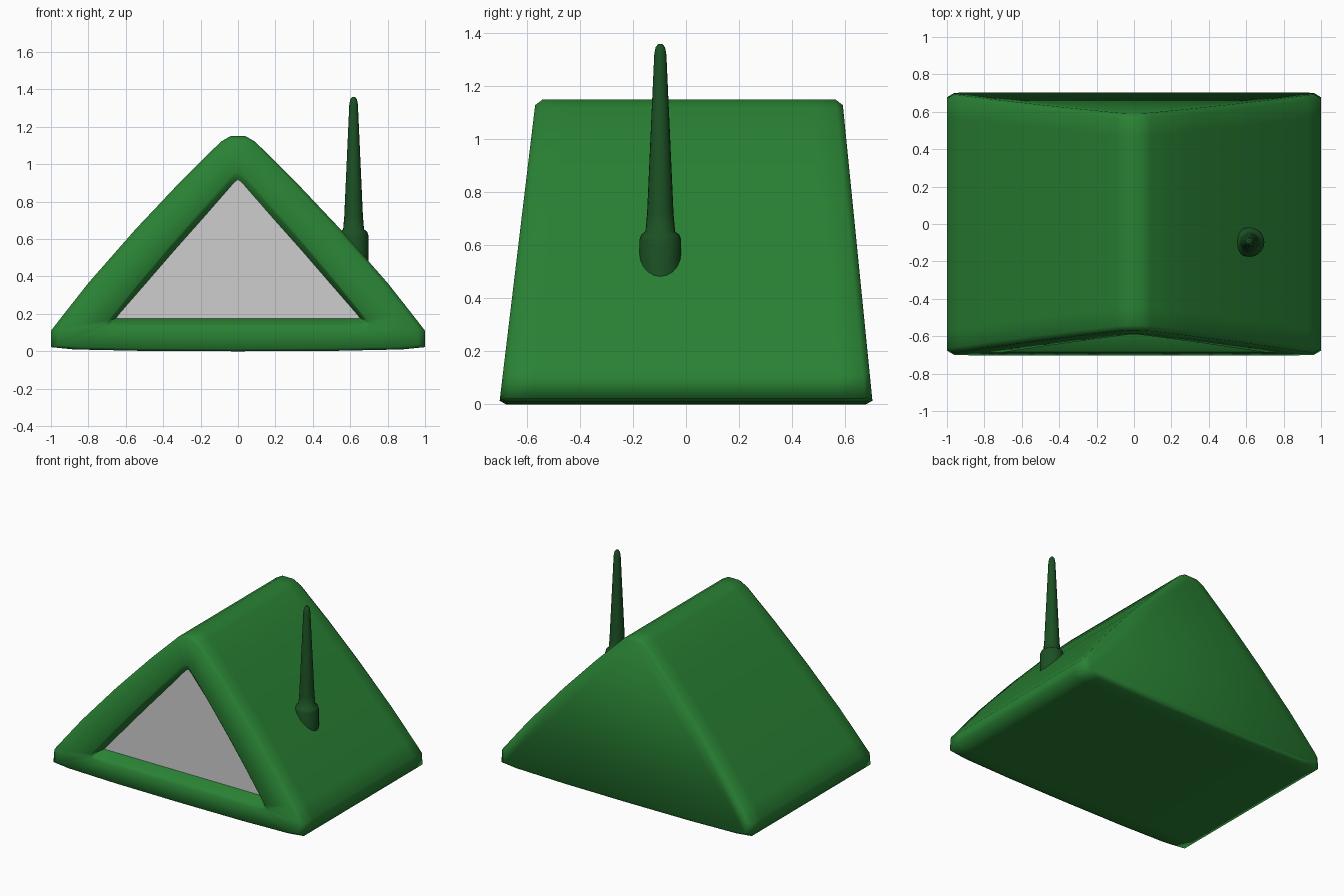
import bpy, bmesh, math

if "Cube" in bpy.data.objects:
    bpy.data.objects.remove(bpy.data.objects["Cube"])


def material(name, color):
    m = bpy.data.materials.new(name)
    m.diffuse_color = (*color, 1)
    m.use_nodes = True
    m.node_tree.nodes["Principled BSDF"].inputs["Base Color"].default_value = m.diffuse_color
    return m


def finish(name, bm, mat=None, angle=60):
    bmesh.ops.recalc_face_normals(bm, faces=bm.faces)
    me = bpy.data.meshes.new(name)
    bm.to_mesh(me)
    bm.free()
    ob = bpy.data.objects.new(name, me)
    bpy.context.collection.objects.link(ob)
    if mat:
        me.materials.append(mat)
    bpy.ops.object.select_all(action='DESELECT')
    ob.select_set(True)
    bpy.context.view_layer.objects.active = ob
    bpy.ops.object.shade_smooth_by_angle(angle=math.radians(angle))
    return ob


def loft(bm, rings):
    loops = [[bm.verts.new(p) for p in r] for r in rings]
    n = len(loops[0])
    for a, b in zip(loops, loops[1:]):
        for i in range(n):
            j = (i + 1) % n
            bm.faces.new((a[i], a[j], b[j], b[i]))
    return loops


def mirror(half):
    return half + [(-x, z) for x, z in reversed(half[1:-1])]


def front_y(z):
    return -0.705 + 0.12 * z


def back_y(z):
    return 0.705 - 0.10 * z


def screen_y(z):
    return -0.597 + 0.03 * z


def ring(profile, y):
    return [(x, y(z), z) for x, z in profile]


# Matching cross-sections, bottom centre to top centre
outer = mirror([(0, 0), (.5, .002), (.88, .010), (1, .022), (1, .11), (.93, .20),
                (.8, .365), (.55, .65), (.3, .915), (.09, 1.122), (.04, 1.15), (0, 1.15)])
opening = mirror([(0, .145), (.35, .145), (.58, .145), (.67, .147), (.69, .158), (.672, .18),
                  (.525, .36), (.355, .56), (.195, .74), (.045, .905), (.018, .93), (0, .935)])
screen = mirror([(0, .175), (.35, .175), (.55, .175), (.64, .175), (.65, .18), (.635, .2),
                 (.5, .355), (.34, .54), (.18, .72), (.03, .892), (.012, .91), (0, .915)])
rim = [(x * 1.03, .45 + (z - .45) * 1.05) for x, z in opening]
inset = [(x * .96, .45 + (z - .45) * .97) for x, z in outer]

green = material("green", (.022, .22, .034))
dark_green = material("dark_green", (.011, .08, .017))

# Wedge body with recessed window frame
bm = bmesh.new()
loops = loft(bm, [
    ring(screen, screen_y),
    ring(opening, lambda z: front_y(z) + .01),
    ring(rim, front_y),
    ring(inset, front_y),
    ring(outer, lambda z: front_y(z) + .025),
    ring(outer, lambda z: front_y(z) + .12),
    ring(outer, lambda z: back_y(z) - .12),
    ring(outer, lambda z: back_y(z) - .025),
    ring(inset, back_y),
])
bm.faces.new(loops[-1])
finish("body", bm, green, 88)

# Flat screen
bm = bmesh.new()
bm.faces.new([bm.verts.new(p) for p in reversed(ring(screen, screen_y))])
ob = finish("screen", bm)
if ob.data.polygons[0].normal.y > 0:
    ob.data.flip_normals()

# Tapered antenna with a collar
bm = bmesh.new()
profile = [(.079, .42), (.079, .62), (.072, .64), (.056, .652), (.050, .72),
           (.023, 1.32), (.018, 1.347), (.008, 1.36)]
N = 20
loops = loft(bm, [[(.618 + r * math.cos(i * math.tau / N), -.097 + r * math.sin(i * math.tau / N), z)
                   for i in range(N)] for r, z in profile])
bm.faces.new(loops[0])
bm.faces.new(loops[-1])
finish("antenna", bm, dark_green, 50)
